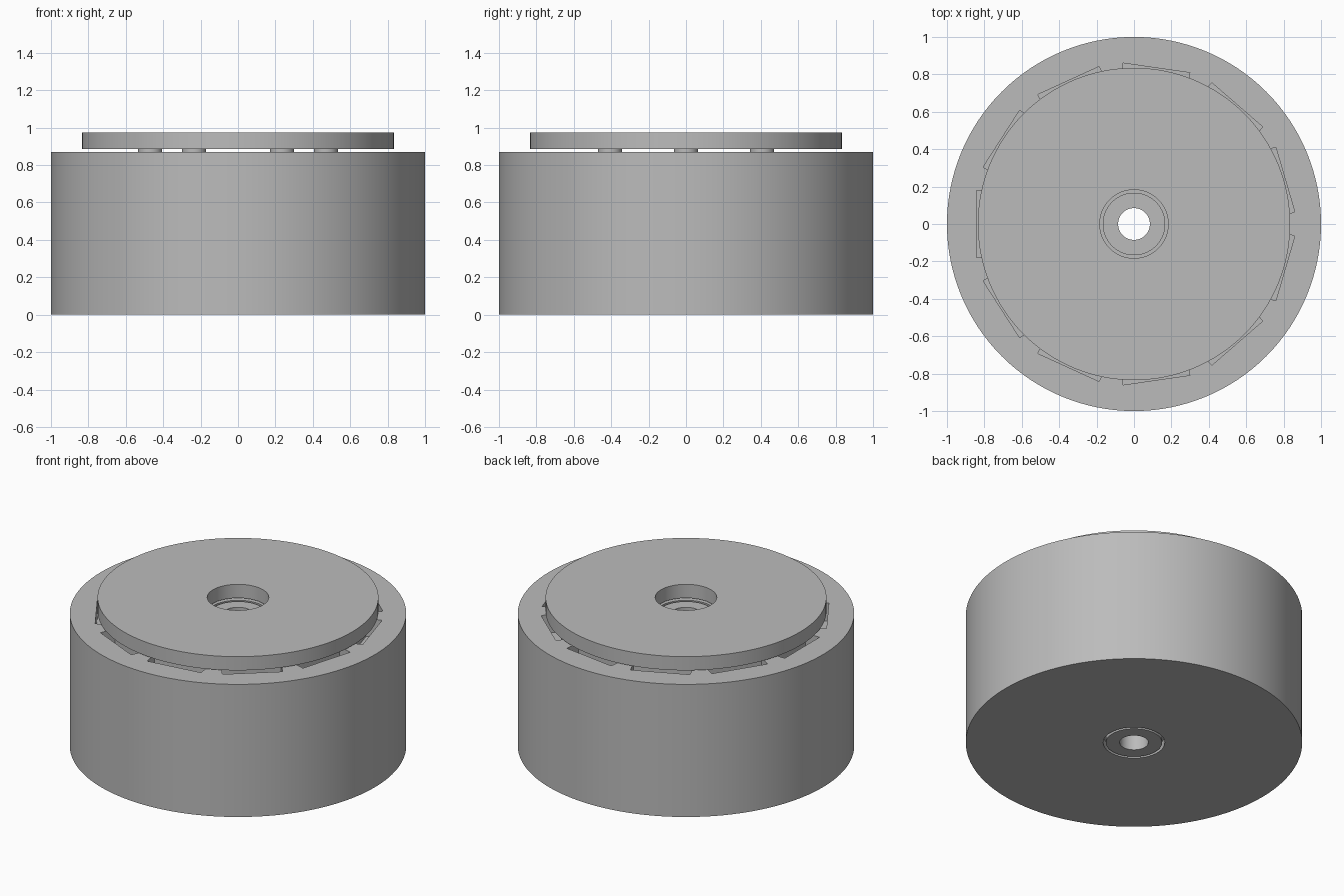
import bpy, bmesh, math
from mathutils import Matrix, Vector

if "Cube" in bpy.data.objects:
    bpy.data.objects.remove(bpy.data.objects["Cube"])

SEGMENTS = 128
BODY_TOP, PLATE_BOTTOM, PLATE_TOP = 0.87, 0.885, 0.975

grey = bpy.data.materials.new("plain grey")
grey.use_nodes = True
grey.diffuse_color = (0.5, 0.5, 0.5, 1)
grey.node_tree.nodes["Principled BSDF"].inputs["Base Color"].default_value = (0.5, 0.5, 0.5, 1)


def finish(bm, name):
    bmesh.ops.recalc_face_normals(bm, faces=bm.faces)
    mesh = bpy.data.meshes.new(name)
    bm.to_mesh(mesh)
    bm.free()
    obj = bpy.data.objects.new(name, mesh)
    bpy.context.collection.objects.link(obj)
    mesh.materials.append(grey)
    return obj


def lathe(name, profile):
    """Revolve a closed (radius, height) outline about the z axis."""
    bm = bmesh.new()
    verts = [bm.verts.new((r, 0, z)) for r, z in profile]
    edges = [bm.edges.new((v, verts[i - 1])) for i, v in enumerate(verts)]
    bmesh.ops.spin(bm, geom=verts + edges, cent=(0, 0, 0), axis=(0, 0, 1),
                   angle=math.tau, steps=SEGMENTS, use_merge=True)
    bmesh.ops.remove_doubles(bm, verts=bm.verts, dist=1e-5)
    return finish(bm, name)


def smooth(obj):
    bpy.ops.object.select_all(action='DESELECT')
    obj.select_set(True)
    bpy.context.view_layer.objects.active = obj
    bpy.ops.object.shade_smooth_by_angle(angle=math.radians(30))


# Drum with a central bore and a narrow groove round the hub at both ends
BORE, HUB, RECESS, GROOVE = 0.085, 0.167, 0.183, 0.05
body = lathe("drum_body", [
    (BORE, 0), (HUB, 0), (HUB, GROOVE), (RECESS, GROOVE), (RECESS, 0),
    (1, 0), (1, BODY_TOP),
    (RECESS, BODY_TOP), (RECESS, BODY_TOP - GROOVE),
    (HUB, BODY_TOP - GROOVE), (HUB, BODY_TOP), (BORE, BODY_TOP)])

# Eleven straight pockets around the top of the drum
POCKETS, OUTER, DEPTH = 11, 0.843, 0.12
bm = bmesh.new()
for i in range(POCKETS):
    turn = Matrix.Rotation(math.pi + math.tau * i / POCKETS, 4, 'Z')
    place = Matrix.Translation((OUTER - 0.05, 0, BODY_TOP))
    size = Matrix.Diagonal((0.1, 0.36, 2 * DEPTH, 1))
    bmesh.ops.create_cube(bm, size=1, matrix=turn @ place @ size)
cutter = finish(bm, "pocket_cutter")
cutter.hide_render = True
cut = body.modifiers.new("pockets", 'BOOLEAN')
cut.operation = 'DIFFERENCE'
cut.solver = 'EXACT'
cut.object = cutter
bpy.context.view_layer.objects.active = body
bpy.ops.object.modifier_apply(modifier=cut.name)
bpy.data.objects.remove(cutter)
smooth(body)

# Raised cover plate
plate = lathe("cover_plate", [
    (RECESS, PLATE_BOTTOM), (0.835, PLATE_BOTTOM),
    (0.835, PLATE_TOP), (RECESS, PLATE_TOP)])
smooth(plate)

# Six short spacers holding the plate above the drum
for i in range(6):
    bm = bmesh.new()
    spot = Matrix.Rotation(math.tau * i / 6, 4, 'Z') @ Vector((0.47, 0, (BODY_TOP + PLATE_BOTTOM) / 2))
    bmesh.ops.create_cone(bm, cap_ends=True, segments=32, radius1=0.064, radius2=0.064,
                          depth=PLATE_BOTTOM - BODY_TOP, matrix=Matrix.Translation(spot))
    smooth(finish(bm, f"spacer_{i + 1}"))
